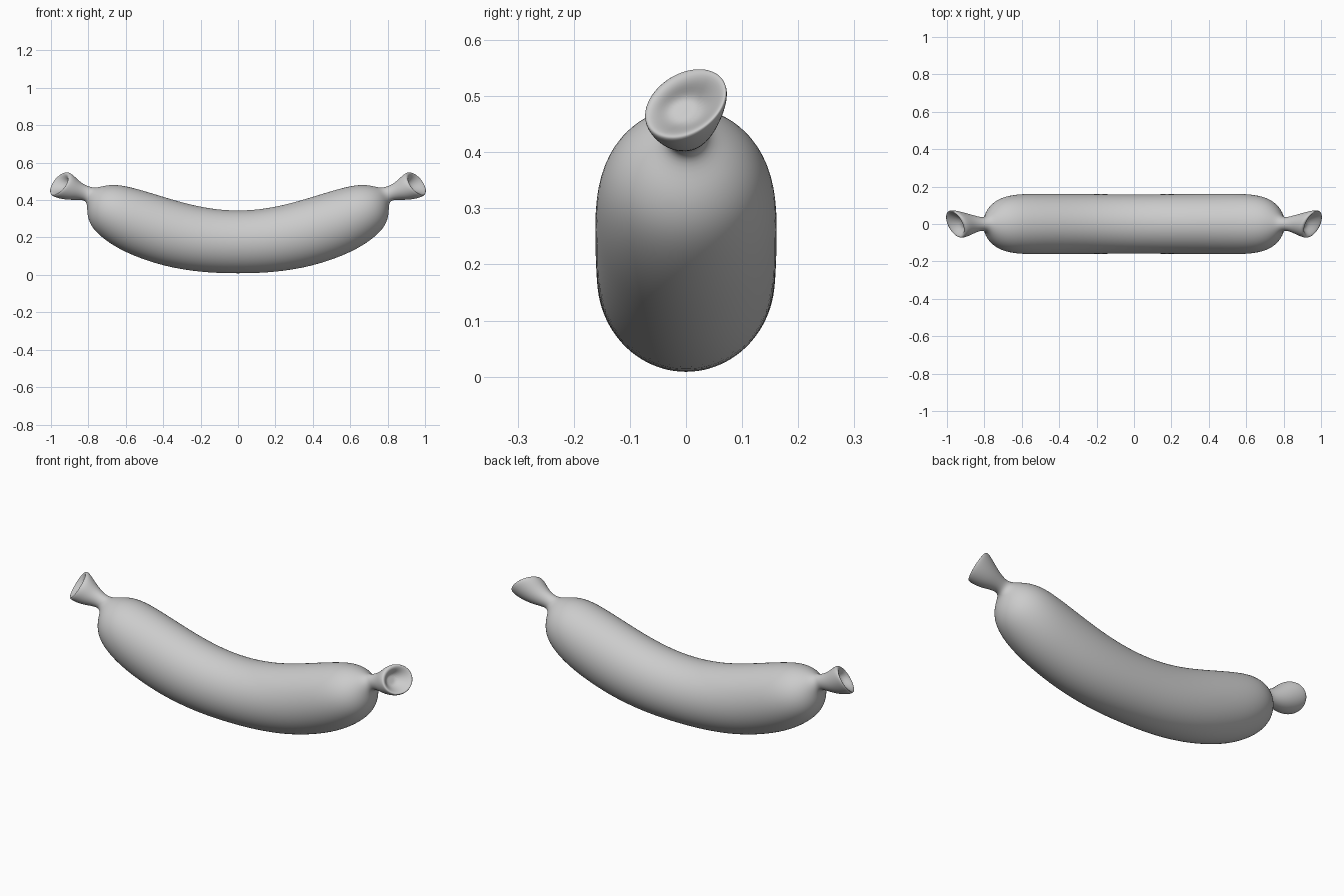
import bpy, bmesh, math
from mathutils import Vector

if "Cube" in bpy.data.objects:
    bpy.data.objects.remove(bpy.data.objects["Cube"])

SEG = 24
# Half profile: top x, top z, bottom x, bottom z, half width in y, sideways skew
HALF = [
    (0.00, 0.342, 0.00, 0.004, 0.160, 0),
    (0.15, 0.354, 0.21, 0.012, 0.161, 0),
    (0.30, 0.388, 0.40, 0.045, 0.163, 0),
    (0.45, 0.435, 0.56, 0.100, 0.164, 0),
    (0.56, 0.467, 0.66, 0.150, 0.162, 0),
    (0.63, 0.482, 0.74, 0.207, 0.150, 0),
    (0.69, 0.482, 0.79, 0.263, 0.122, 0),
    (0.735, 0.472, 0.808, 0.325, 0.082, 0),
    (0.76, 0.466, 0.805, 0.375, 0.050, 0),
    (0.785, 0.469, 0.818, 0.399, 0.034, 0),
    (0.815, 0.479, 0.855, 0.402, 0.040, 0.00),
    (0.85, 0.502, 0.91, 0.400, 0.056, 0.012),
    (0.88, 0.534, 0.965, 0.410, 0.070, 0.026),
    # rim and hollow of the gathered end
    (0.903, 0.549, 1.000, 0.425, 0.076, 0.034),
    (0.917, 0.540, 0.998, 0.435, 0.068, 0.034),
    (0.915, 0.520, 0.968, 0.441, 0.052, 0.022),
    (0.898, 0.497, 0.928, 0.449, 0.030, 0.008),
]


def ring(bm, row, side):
    tx, tz, bx, bz, w, skew = row
    top, bot = Vector((tx * side, 0, tz)), Vector((bx * side, 0, bz))
    mid, half = (top + bot) / 2, (top - bot) / 2
    out = Vector((side * half.z, 0, -side * half.x)).normalized()
    out.x = abs(out.x) * side
    out.z = abs(out.z)
    verts = []
    for i in range(SEG):
        a = 2 * math.pi * i / SEG
        s = math.sin(a)
        verts.append(bm.verts.new(mid + half * math.cos(a) + Vector((0, w * s, 0)) + out * skew * s))
    return verts


bm = bmesh.new()
# Sweep from the left end to the right end
rings = [ring(bm, r, -1) for r in reversed(HALF[1:])] + [ring(bm, r, 1) for r in HALF]
for a, b in zip(rings, rings[1:]):
    for i in range(SEG):
        j = (i + 1) % SEG
        bm.faces.new((a[i], a[j], b[j], b[i]))
# Close the bottoms of the hollows
for r in (rings[0], rings[-1]):
    c = bm.verts.new(sum((v.co for v in r), Vector()) / SEG)
    for i in range(SEG):
        bm.faces.new((r[i], r[(i + 1) % SEG], c))
bmesh.ops.recalc_face_normals(bm, faces=bm.faces)
for f in bm.faces:
    f.smooth = True

mesh = bpy.data.meshes.new("sausage")
bm.to_mesh(mesh)
bm.free()
obj = bpy.data.objects.new("sausage", mesh)
bpy.context.collection.objects.link(obj)
mod = obj.modifiers.new("smooth_surface", 'SUBSURF')
mod.levels = mod.render_levels = 2
